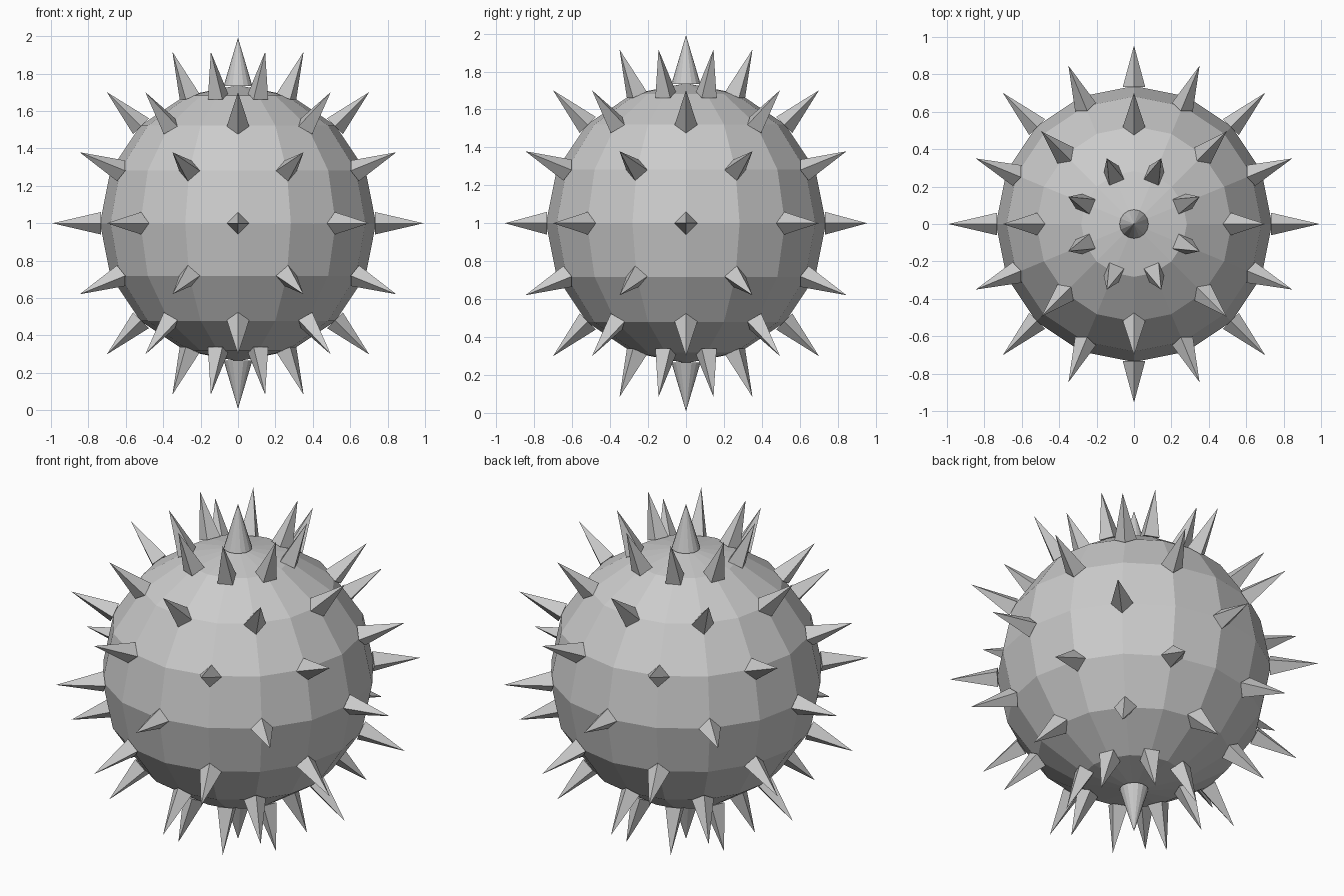
import bpy, bmesh
from math import sin, cos, radians
from mathutils import Matrix, Vector

if "Cube" in bpy.data.objects:
    bpy.data.objects.remove(bpy.data.objects["Cube"])

R, TIP, CZ = 0.738, 0.992, 1.0   # ball radius, spike tip distance, centre height


def finish(bm, name):
    me = bpy.data.meshes.new(name)
    bm.to_mesh(me)
    bm.free()
    ob = bpy.data.objects.new(name, me)
    ob.location.z = CZ
    bpy.context.collection.objects.link(ob)
    return ob


def spike(bm, az, el, sides, radius, tip, twist=0, base=0.733):
    """Pointed cone standing outward on the ball at azimuth / elevation (degrees)."""
    a, e = radians(az), radians(el)
    out = Vector((cos(e) * cos(a), cos(e) * sin(a), sin(e)))
    side = Vector((-sin(a), cos(a), 0))
    up = out.cross(side)
    frame = Matrix((side, up, out)).transposed().to_4x4()
    m = (Matrix.Translation(out * (base + tip) / 2) @ frame
         @ Matrix.Rotation(radians(twist), 4, 'Z'))
    # four-sided spikes have corners on the frame axes
    res = bmesh.ops.create_cone(bm, cap_ends=True, segments=sides, radius1=radius,
                                radius2=0, depth=tip - base)
    verts = res['verts']
    if sides == 4:
        low = next(v for v in verts if v.co.z < 0)
        if abs(low.co.x * low.co.y) > 1e-6:
            m = m @ Matrix.Rotation(radians(45), 4, 'Z')
    bmesh.ops.transform(bm, matrix=m, verts=verts)


# faceted ball
bm = bmesh.new()
bmesh.ops.create_uvsphere(bm, u_segments=16, v_segments=8, radius=R)
finish(bm, "ball")

# rings of four-sided spikes, alternate rings staggered
bm = bmesh.new()
for el, start, twist in ((0, 0, 0), (22.5, 22.5, 0), (45, 0, 0), (67.5, 22.5, 45)):
    for sign in ((1, -1) if el else (1,)):
        for k in range(8):
            az = start + 45 * k
            # the front and back spikes are a little shorter
            tip = 0.955 if el == 0 and k in (2, 6) else TIP
            spike(bm, az, sign * el, 4, 0.06, tip, twist)
finish(bm, "ring_spikes")

# round spikes at the two poles
bm = bmesh.new()
for el in (90, -90):
    spike(bm, 0, el, 16, 0.077, TIP)
finish(bm, "pole_spikes")
